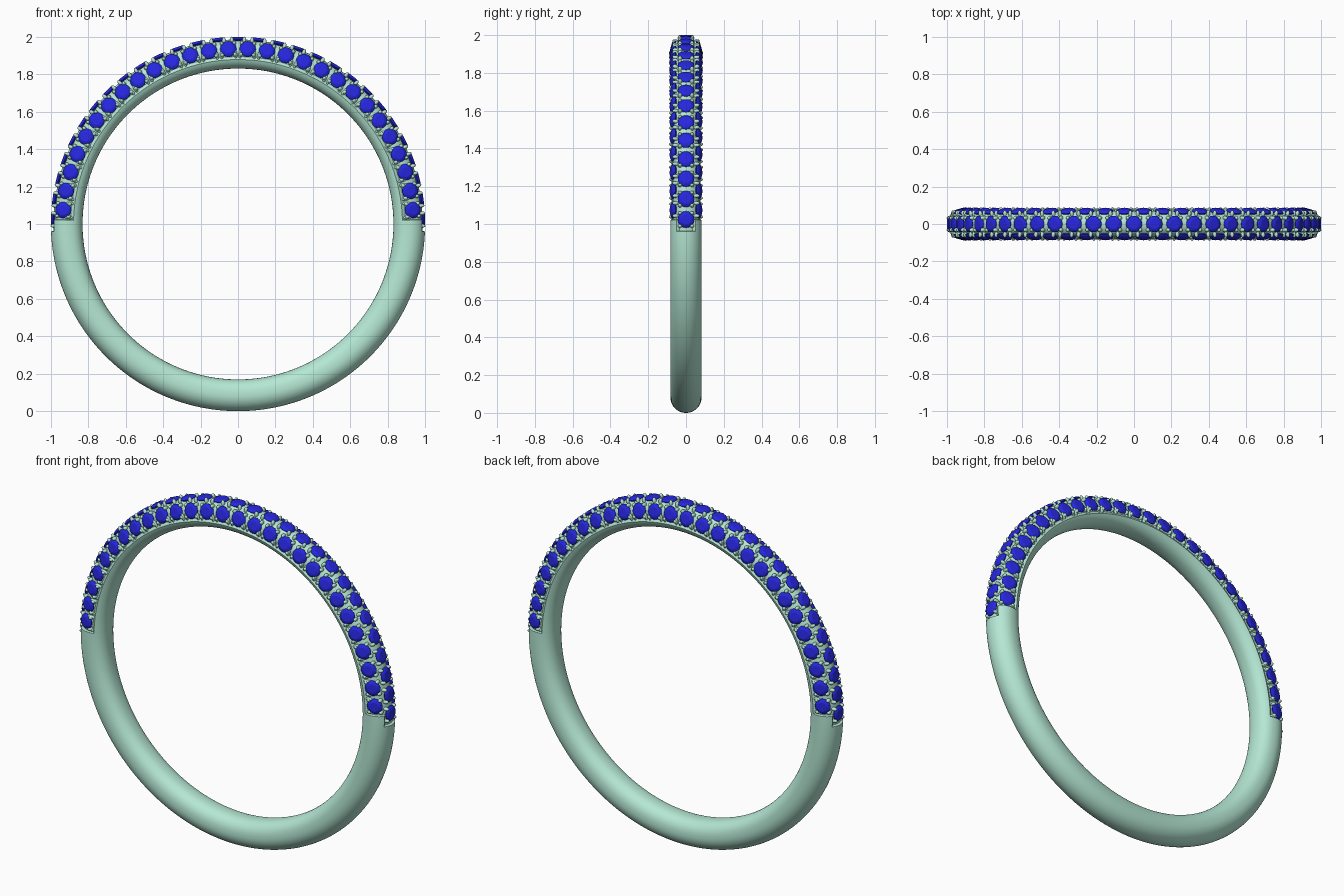
import bpy, bmesh
from math import sin, cos, pi, radians, copysign
from mathutils import Matrix, Vector

if "Cube" in bpy.data.objects:
    bpy.data.objects.remove(bpy.data.objects["Cube"])

RC, SR = 0.917, 0.083            # section centre radius, section radius
STEP = radians(6.33)             # angle between neighbouring stones
SIDE = radians(74)               # tilt of the side rows
STONE_R = 0.044


def material(name, rgb):
    m = bpy.data.materials.new(name)
    m.diffuse_color = (*rgb, 1)
    m.use_nodes = True
    m.node_tree.nodes["Principled BSDF"].inputs["Base Color"].default_value = m.diffuse_color
    return m


METAL = material("mint_metal", (0.46, 0.80, 0.66))
BLUE = material("blue_stone", (0.02, 0.02, 0.75))


def make(name, bm, mat, smooth):
    me = bpy.data.meshes.new(name)
    bmesh.ops.recalc_face_normals(bm, faces=bm.faces)
    bm.to_mesh(me)
    bm.free()
    ob = bpy.data.objects.new(name, me)
    bpy.context.collection.objects.link(ob)
    me.materials.append(mat)
    if smooth:
        bpy.context.view_layer.objects.active = ob
        ob.select_set(True)
        bpy.ops.object.shade_smooth_by_angle(angle=radians(40))
        ob.select_set(False)
    return ob


def ring_point(theta, radial, y):
    return Vector((radial * cos(theta), y, 1 + radial * sin(theta)))


def frame(theta, phi):
    """Local axes on the band: x along the ring, y across, z outward."""
    out = Vector((cos(theta), 0, sin(theta)))
    n = out * cos(phi) + Vector((0, 1, 0)) * sin(phi)
    t = Vector((-sin(theta), 0, cos(theta)))
    m = Matrix((t, n.cross(t), n)).transposed().to_4x4()
    m.translation = ring_point(theta, RC, 0)
    return m


# Band: rounded section, its outer side lowered under the stones
NP = 48
angles = [radians(a * 1.5) for a in range(240)]
for a in (-2.2, 1.4):
    for b in (a, 180 - a):
        angles += [radians(b - 0.1) % (2 * pi), radians(b + 0.1) % (2 * pi)]
angles.sort()
bm = bmesh.new()
rings = []
for th in angles:
    ring = []
    for j in range(NP):
        phi = -pi + 2 * pi * j / NP
        c, s = cos(phi), sin(phi)
        if c < 0:                # flatter inner side
            c, s = -abs(c) ** 0.85 * 1.04, copysign(abs(s) ** 0.85, s)
        end = radians(-2.2 if abs(phi) < radians(36) else 1.4)
        f = 1.0
        if sin(th) > sin(end) and abs(phi) < radians(109):
            f = 0.83
        ring.append(bm.verts.new(ring_point(th, RC + SR * c * f, SR * s * f)))
    rings.append(ring)
for i in range(len(rings)):
    a, b = rings[i], rings[(i + 1) % len(rings)]
    for j in range(NP):
        k = (j + 1) % NP
        bm.faces.new((a[j], a[k], b[k], b[j]))
make("band", bm, METAL, True)

# One faceted stone: table, girdle and pavilion
g = bmesh.new()
for n, r, z, off in ((8, 0.6, 0.083, 0), (8, 0.86, 0.078, pi / 8),
                     (16, 1, 0.071, 0), (16, 1, 0.069, 0), (1, 0, 0.04, 0)):
    for i in range(n):
        a = 2 * pi * i / n + off
        g.verts.new((STONE_R * r * cos(a), STONE_R * r * sin(a), z))
bmesh.ops.convex_hull(g, input=g.verts)
stone = bpy.data.meshes.new("stone_source")
g.to_mesh(stone)
g.free()


def add_copy(bm, mesh, mat):
    start = len(bm.verts)
    bm.from_mesh(mesh)
    bm.verts.ensure_lookup_table()
    bmesh.ops.transform(bm, matrix=mat, verts=bm.verts[start:])


# Three staggered rows of stones with four claws each
rows = {"centre": [(pi / 2 + k * STEP, 0) for k in range(-14, 15)]}
for name, sgn in (("front", -1), ("back", 1)):
    rows[name] = [(pi / 2 + (k + 0.5) * STEP, sgn * SIDE) for k in range(-14, 14)]

g = bmesh.new()
bmesh.ops.create_uvsphere(g, u_segments=10, v_segments=7, radius=1)
claw = bpy.data.meshes.new("claw_source")
g.to_mesh(claw)
g.free()

for name, row in rows.items():
    stones, claws = bmesh.new(), bmesh.new()
    for th, phi in row:
        m = frame(th, phi)
        add_copy(stones, stone, m)
        for sx in (-1, 1):
            for sy in (-1, 1):
                p = Matrix.Translation((sx * 0.034, sy * 0.032, 0.065))
                s = Matrix.Diagonal((0.0105, 0.0115, 0.019, 1))
                add_copy(claws, claw, m @ p @ s)
        if phi:                  # finger running down to the inner edge
            for sx in (-1, 1):
                q = frame(th + sx * 0.042, phi * 1.36)
                add_copy(claws, claw, q @ Matrix.Translation((0, 0, 0.071))
                         @ Matrix.Diagonal((0.009, 0.024, 0.01, 1)))
    make(name + "_stones", stones, BLUE, False)
    make(name + "_claws", claws, METAL, True)

bpy.data.meshes.remove(stone)
bpy.data.meshes.remove(claw)
